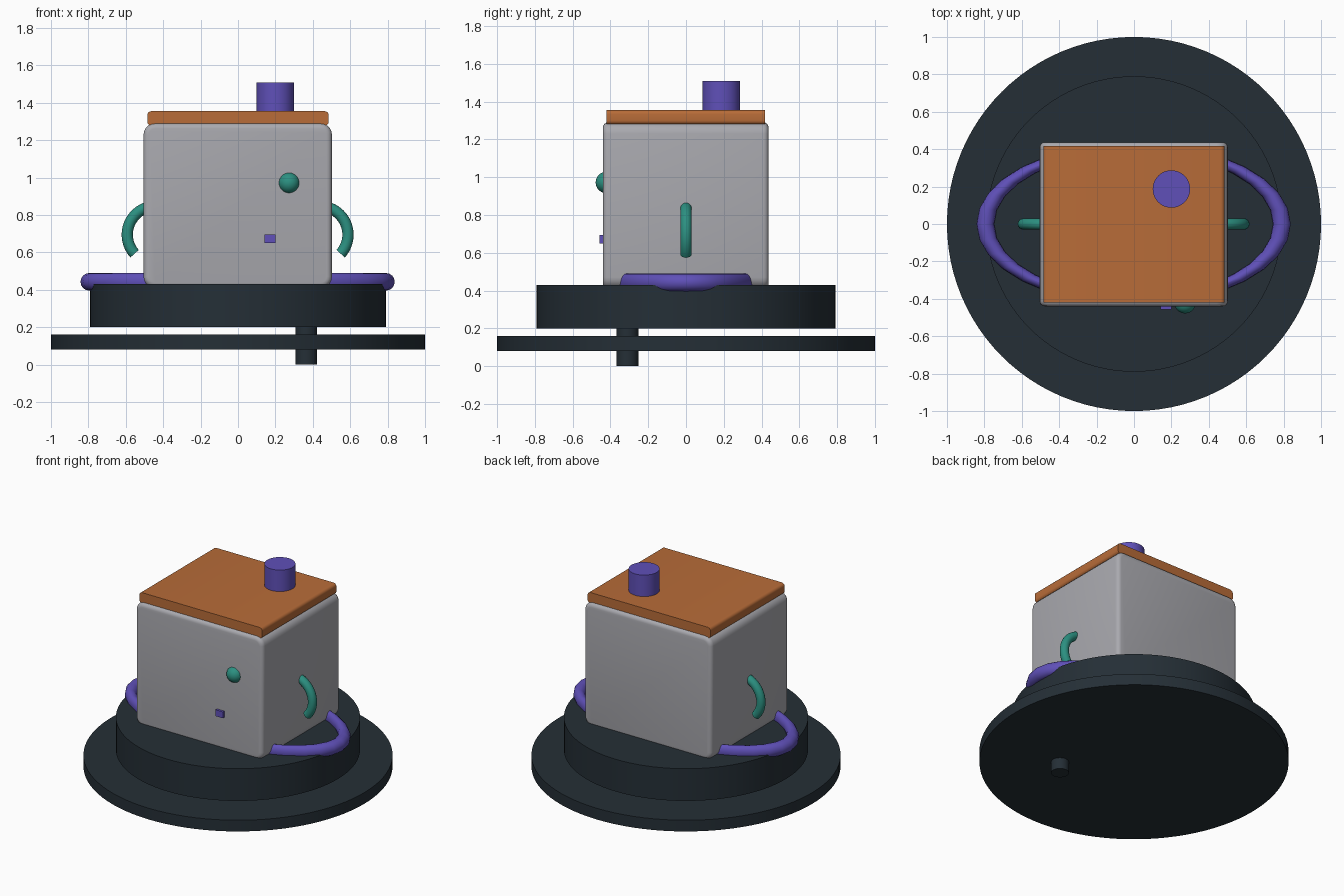
import bpy, bmesh, math
from mathutils import Matrix, Vector

if "Cube" in bpy.data.objects:
    bpy.data.objects.remove(bpy.data.objects["Cube"], do_unlink=True)


def material(name, rgb):
    m = bpy.data.materials.new(name)
    m.use_nodes = True
    m.diffuse_color = (*rgb, 1)
    m.node_tree.nodes["Principled BSDF"].inputs["Base Color"].default_value = (*rgb, 1)
    return m


SLATE = material("dark slate", (0.018, 0.028, 0.037))
GREY = material("light grey", (0.40, 0.40, 0.43))
ORANGE = material("orange", (0.48, 0.15, 0.04))
PURPLE = material("purple", (0.115, 0.08, 0.48))
TEAL = material("teal", (0.025, 0.28, 0.22))


def finish(bm, name, mat):
    bmesh.ops.recalc_face_normals(bm, faces=bm.faces)
    mesh = bpy.data.meshes.new(name)
    bm.to_mesh(mesh)
    bm.free()
    mesh.materials.append(mat)
    ob = bpy.data.objects.new(name, mesh)
    bpy.context.collection.objects.link(ob)
    bpy.ops.object.select_all(action='DESELECT')
    ob.select_set(True)
    bpy.context.view_layer.objects.active = ob
    bpy.ops.object.shade_smooth_by_angle(angle=math.radians(35))
    return ob


def cylinder(name, mat, x, y, radius, z0, z1, sides=64):
    bm = bmesh.new()
    bmesh.ops.create_cone(bm, cap_ends=True, segments=sides, radius1=radius, radius2=radius,
                          depth=z1 - z0, matrix=Matrix.Translation((x, y, (z0 + z1) / 2)))
    return finish(bm, name, mat)


def block(name, mat, low, high, long_round=0, end_round=0):
    """Box whose edges along y, then front and back rims, can be rounded."""
    low, high = Vector(low), Vector(high)
    bm = bmesh.new()
    bmesh.ops.create_cube(bm, size=1, matrix=Matrix.Translation((low + high) / 2)
                          @ Matrix.Diagonal((*(high - low), 1)))
    if long_round:
        edges = [e for e in bm.edges if abs(e.verts[0].co.y - e.verts[1].co.y) > 0.1]
        bmesh.ops.bevel(bm, geom=edges, offset=long_round, segments=5, profile=0.5, affect='EDGES')
    if end_round:
        edges = [e for e in bm.edges if abs(e.verts[0].co.y - e.verts[1].co.y) < 0.01]
        bmesh.ops.bevel(bm, geom=edges, offset=end_round, segments=4, profile=0.5, affect='EDGES')
    return finish(bm, name, mat)


# Round base: wide plate, drum and peg
cylinder("base_plate", SLATE, 0, 0, 1.0, 0.08, 0.16, 96)
cylinder("base_drum", SLATE, 0, 0, 0.79, 0.20, 0.43, 96)
cylinder("base_peg", SLATE, 0.365, -0.31, 0.058, 0, 0.22, 32)

# Body, lid and chimney
block("body", GREY, (-0.505, -0.44, 0.41), (0.502, 0.437, 1.29), 0.06, 0.028)
block("lid", ORANGE, (-0.485, -0.42, 1.278), (0.485, 0.417, 1.355), 0.022)
cylinder("chimney", PURPLE, 0.2, 0.187, 0.1, 1.34, 1.508, 48)

# Front knob and small square button
bm = bmesh.new()
bmesh.ops.create_uvsphere(bm, u_segments=32, v_segments=16, radius=0.057,
                          matrix=Matrix.Translation((0.273, -0.421, 0.972)))
finish(bm, "front_knob", TEAL)
block("front_button", PURPLE, (0.142, -0.457, 0.65), (0.2, -0.42, 0.695))


def ring(name, mat, centre, major, minor, axis, start, angle, squash=1, steps=32):
    """Tube swept about an axis, starting from direction start."""
    bm = bmesh.new()
    side = start.cross(axis)
    frame = Matrix((start, axis, side)).transposed().to_4x4()
    section = bmesh.ops.create_circle(bm, segments=16, radius=minor,
                                      matrix=Matrix.Translation(start * major) @ frame)
    bmesh.ops.spin(bm, geom=section["verts"] + bm.edges[:], cent=(0, 0, 0), axis=axis,
                   angle=angle, steps=steps, use_duplicate=False)
    bmesh.ops.remove_doubles(bm, verts=bm.verts, dist=0.0005)
    bmesh.ops.holes_fill(bm, edges=[e for e in bm.edges if e.is_boundary], sides=0)
    bmesh.ops.transform(bm, verts=bm.verts,
                        matrix=Matrix.Translation(centre) @ Matrix.Diagonal((1, squash, 1, 1)))
    return finish(bm, name, mat)


# Oval bumper around the foot of the body
ring("bumper", PURPLE, (-0.002, 0, 0.443), 0.793, 0.047, Vector((0, 0, 1)),
     Vector((1, 0, 0)), math.tau, squash=0.515)

# Curved side handles, open at the lower end
for name, s in (("left_handle", 1), ("right_handle", -1)):
    low = math.radians(-42)
    ring(name, TEAL, (s * 0.438 - 0.002, 0, 0.695), 0.152, 0.03, Vector((0, -s, 0)),
         Vector((s * math.cos(low), 0, math.sin(low))), math.radians(140))
